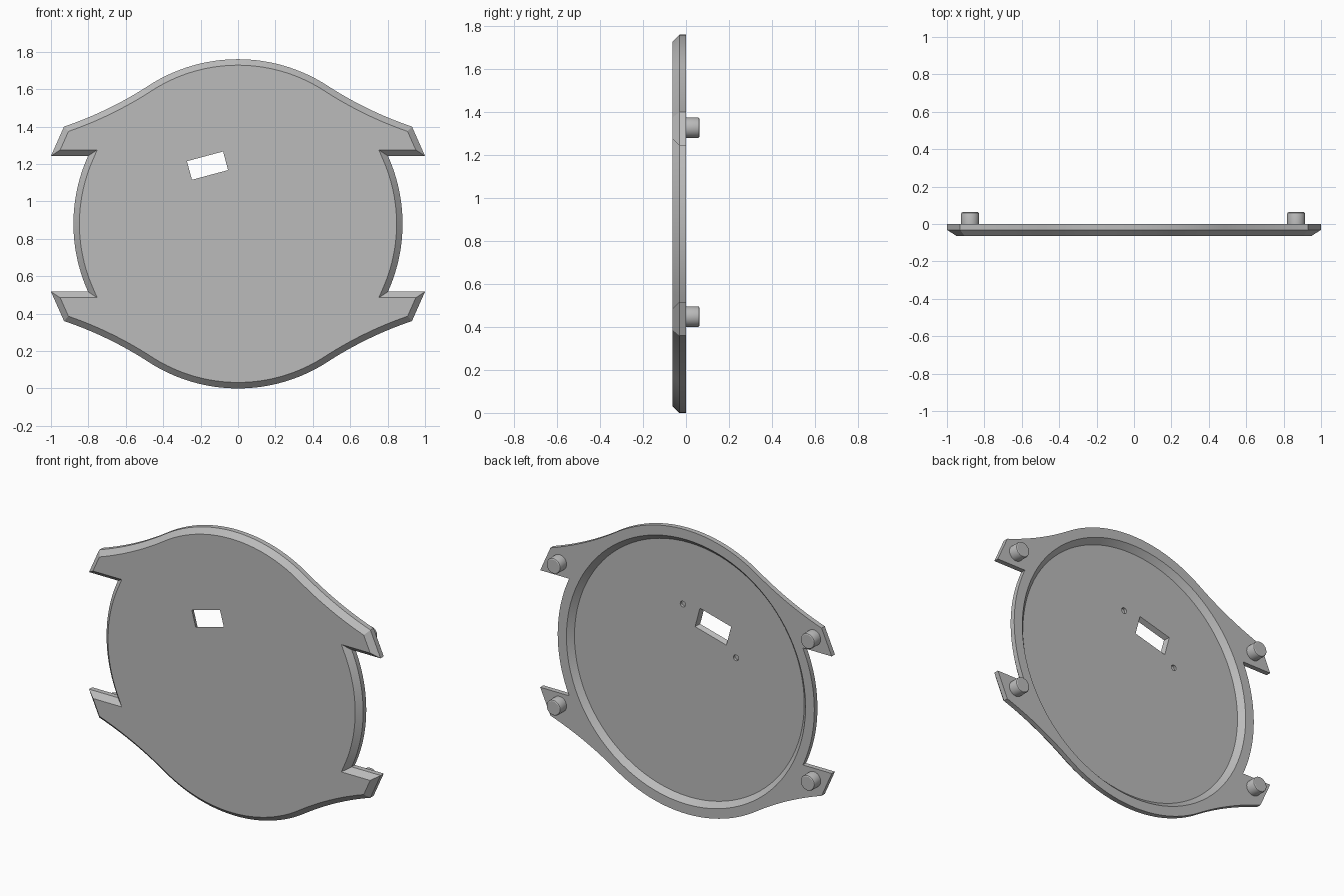
import bpy, bmesh, math
from mathutils import Vector

cube = bpy.data.objects.get("Cube")
if cube:
    bpy.data.objects.remove(cube, do_unlink=True)

MID = 0.88                                   # height of the disc centre, also its radius
BACK, EDGE, FLOOR, FRONT = 0.0, -0.031, -0.033, -0.063
CHAMFER = 0.032

grey = bpy.data.materials.new("plain grey")
grey.use_nodes = True
grey.diffuse_color = (0.5, 0.5, 0.5, 1)
grey.node_tree.nodes["Principled BSDF"].inputs["Base Color"].default_value = (0.5, 0.5, 0.5, 1)


def finish(bm, name):
    bmesh.ops.recalc_face_normals(bm, faces=bm.faces[:])
    mesh = bpy.data.meshes.new(name)
    bm.to_mesh(mesh)
    bm.free()
    mesh.materials.append(grey)
    ob = bpy.data.objects.new(name, mesh)
    bpy.context.collection.objects.link(ob)
    bpy.ops.object.select_all(action='DESELECT')
    ob.select_set(True)
    bpy.context.view_layer.objects.active = ob
    bpy.ops.object.shade_smooth_by_angle(angle=math.radians(30))
    return ob


def circle(r, n, cx=0.0, cz=MID):
    return [Vector((cx + r * math.sin(math.tau * i / n), cz + r * math.cos(math.tau * i / n)))
            for i in range(n)]


def rectangle(w, h, cx, cz, angle):
    c, s = math.cos(angle), math.sin(angle)
    return [Vector((cx + x * c - z * s, cz + x * s + z * c))
            for x, z in ((-w / 2, h / 2), (w / 2, h / 2), (w / 2, -h / 2), (-w / 2, -h / 2))]


def outline():
    """Disc with four swept lugs, clockwise from the top."""
    def polar(a):
        return Vector((MID * math.sin(a), MID * math.cos(a)))
    join, steps = math.radians(33), 20
    quarter = [polar(join * i / steps) for i in range(steps + 1)]
    # concave sweep tangent to the disc, ending at the lug shoulder
    start, end = quarter[-1], Vector((0.93, 0.52))
    n, d = start.normalized(), end - start
    radius = d.length_squared / (2 * d.dot(n))
    centre = start + n * radius
    a0 = math.atan2(-n.y, -n.x)
    a1 = math.atan2(end.y - centre.y, end.x - centre.x)
    for i in range(1, steps + 1):
        a = a0 + (a1 - a0) * i / steps
        quarter.append(centre + radius * Vector((math.cos(a), math.sin(a))))
    # lug tip, then the notch back to the disc
    notch = 0.363
    quarter.append(Vector((1.0, notch)))
    a0 = math.acos(notch / MID)
    quarter += [polar(a0 + (math.pi / 2 - a0) * i / 12) for i in range(13)]
    half = quarter + [Vector((p.x, -p.y)) for p in reversed(quarter[:-1])]
    full = half + [Vector((-p.x, p.y)) for p in reversed(half[1:-1])]
    return [p + Vector((0, MID)) for p in full]


def inset(points, dist):
    result = []
    for i, p in enumerate(points):
        d0 = (p - points[i - 1]).normalized()
        d1 = (points[(i + 1) % len(points)] - p).normalized()
        n0, n1 = Vector((d0.y, -d0.x)), Vector((d1.y, -d1.x))
        result.append(p + (n0 + n1) * dist / (1 + n0.dot(n1)))
    return result


# Plate: chamfered front, recessed back, tapered window, two blind holes
bm = bmesh.new()


def loop(points, y):
    return [bm.verts.new((p.x, y, p.y)) for p in points]


def bridge(a, b):
    for i in range(len(a)):
        bm.faces.new((a[i - 1], a[i], b[i], b[i - 1]))


def fill(*loops):
    edges = []
    for verts in loops:
        for i in range(len(verts)):
            pair = (verts[i - 1], verts[i])
            edges.append(bm.edges.get(pair) or bm.edges.new(pair))
    bmesh.ops.triangle_fill(bm, edges=edges, use_beauty=True, normal=(0, -1, 0))


shape = outline()
back_rim = loop(shape, BACK)
side_rim = loop(shape, EDGE)
front_rim = loop(inset(shape, CHAMFER), FRONT)
recess_rim = loop(circle(0.82, 96), BACK)
recess_floor = loop(circle(0.788, 96), FLOOR)
tilt = math.radians(15)
window_front = loop(rectangle(0.2, 0.103, -0.163, 1.191, tilt), FRONT)
window_back = loop(rectangle(0.222, 0.127, -0.163, 1.191, tilt), FLOOR)

bridge(back_rim, side_rim)
bridge(side_rim, front_rim)
bridge(recess_rim, recess_floor)
bridge(window_front, window_back)

holes = []
for x, z in ((0.045, 1.276), (-0.32, 1.04)):
    mouth = loop(circle(0.018, 16, x, z), FLOOR)
    bottom = loop(circle(0.018, 16, x, z), FLOOR - 0.016)
    bridge(mouth, bottom)
    bm.faces.new(bottom)
    holes.append(mouth)

fill(front_rim, window_front)
fill(back_rim, recess_rim)
fill(recess_floor, window_back, *holes)
finish(bm, "plate")

# Pegs: short cylinders with softened tips on the back of each lug
for side, x in (("right", -0.876), ("left", 0.867)):
    for level, z in (("upper", 1.327), ("lower", 0.448)):
        bm = bmesh.new()
        rings = [loop(circle(r, 32, x, z), y)
                 for r, y in ((0.048, BACK), (0.048, 0.055), (0.046, 0.06), (0.041, 0.063))]
        for a, b in zip(rings, rings[1:]):
            bridge(a, b)
        bm.faces.new(rings[0])
        bm.faces.new(rings[-1])
        finish(bm, f"{level}_{side}_peg")
